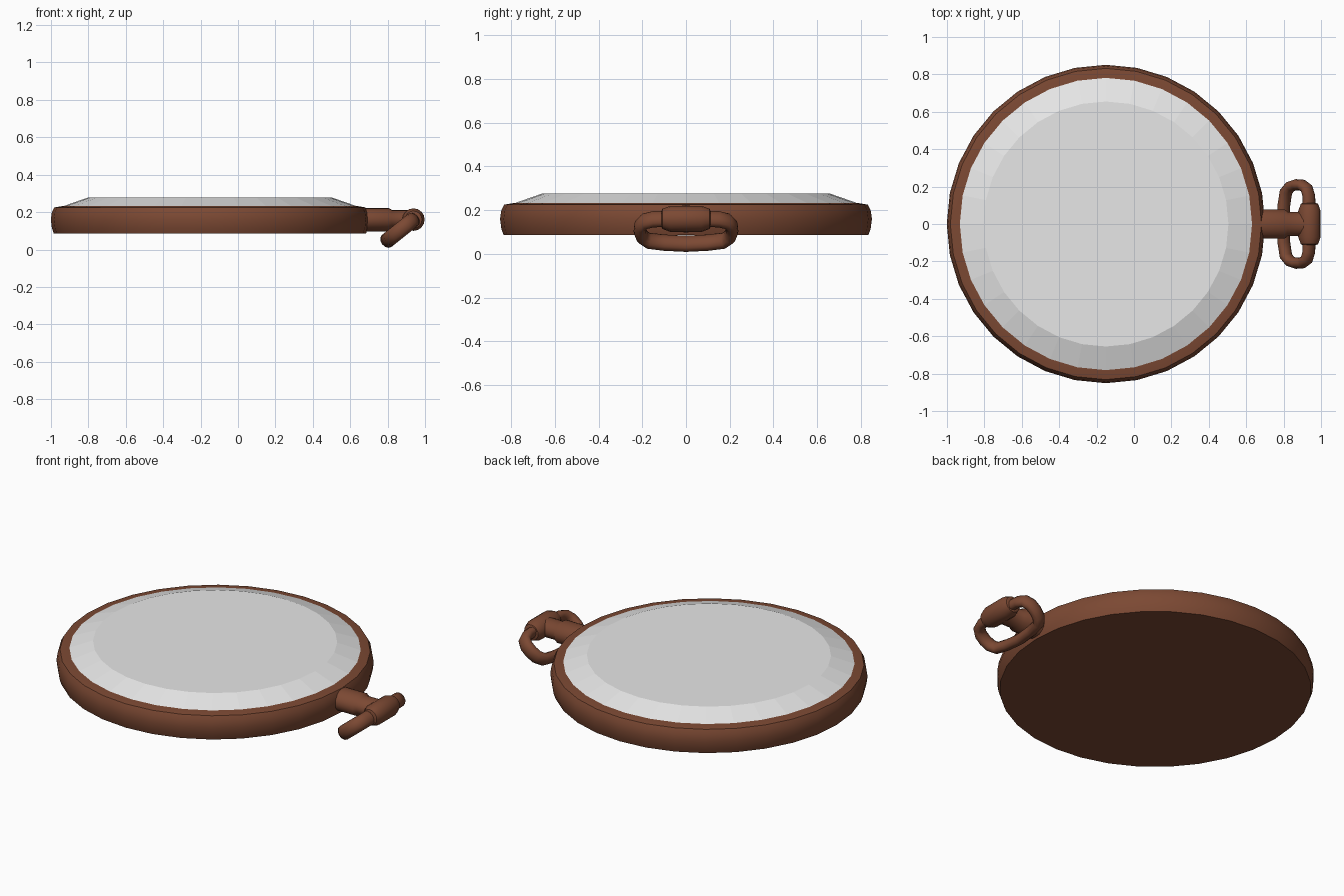
import bpy, bmesh, math
from mathutils import Vector, Matrix

if "Cube" in bpy.data.objects:
    bpy.data.objects.remove(bpy.data.objects["Cube"])


def material(name, rgb):
    m = bpy.data.materials.new(name)
    m.diffuse_color = (*rgb, 1)
    m.use_nodes = True
    m.node_tree.nodes["Principled BSDF"].inputs["Base Color"].default_value = m.diffuse_color
    return m


BROWN = material("brown_metal", (0.20, 0.066, 0.033))
GLASS = material("pale_grey_glass", (0.8, 0.8, 0.8))


def finish(name, bm, mat, matrix, angle):
    bmesh.ops.recalc_face_normals(bm, faces=bm.faces)
    mesh = bpy.data.meshes.new(name)
    bm.to_mesh(mesh)
    bm.free()
    mesh.transform(matrix)
    mesh.materials.append(mat)
    ob = bpy.data.objects.new(name, mesh)
    bpy.context.collection.objects.link(ob)
    bpy.ops.object.select_all(action='DESELECT')
    ob.select_set(True)
    bpy.context.view_layer.objects.active = ob
    if angle:
        bpy.ops.object.shade_smooth_by_angle(angle=math.radians(angle))
    return ob


def bridge(bm, rings, closed=False):
    pairs = list(zip(rings, rings[1:]))
    if closed:
        pairs.append((rings[-1], rings[0]))
    for a, b in pairs:
        n = len(a)
        for i in range(n):
            j = (i + 1) % n
            bm.faces.new((a[i], a[j], b[j], b[i]))


def lathe(name, profile, sides, mat, matrix, angle=40):
    """Turn (radius, height) points around z, with flat caps at both ends."""
    bm = bmesh.new()
    rings = []
    for r, z in profile:
        rings.append([bm.verts.new((r * math.cos(2 * math.pi * i / sides),
                                    r * math.sin(2 * math.pi * i / sides), z))
                      for i in range(sides)])
    bridge(bm, rings)
    bm.faces.new(rings[0])
    bm.faces.new(rings[-1])
    return finish(name, bm, mat, matrix, angle)


# Round case and bevelled glass
case_at = Matrix.Translation((-0.15, 0, 0))
lathe("case", [(0.835, 0.086), (0.845, 0.115), (0.851, 0.16), (0.845, 0.20),
               (0.832, 0.225), (0.785, 0.233)], 32, BROWN, case_at, 35)
lathe("glass", [(0.787, 0.231), (0.655, 0.277)], 32, GLASS, case_at, 0)

# Stem pointing along +x, stepped down before the crossbar
stem_at = (Matrix.Translation((0, 0, 0.16)) @ Matrix.Diagonal((1, 1.25, 1, 1))
           @ Matrix.Rotation(math.pi / 2, 4, 'Y'))
lathe("stem", [(0.063, 0.64), (0.063, 0.805), (0.052, 0.822), (0.052, 0.93)],
      16, BROWN, stem_at)

# Crossbar along y with tapered ends
bar_at = Matrix.Translation((0.938, 0, 0.16)) @ Matrix.Rotation(math.pi / 2, 4, 'X')
lathe("crossbar", [(0.036, -0.112), (0.046, -0.108), (0.060, -0.07),
                   (0.060, 0.07), (0.046, 0.108), (0.036, 0.112)],
      16, BROWN, bar_at)

# Hanging loop: half outline (distance from crossbar, y), mirrored
half = [(0, 0.09), (0.003, 0.15), (0.018, 0.19), (0.05, 0.208), (0.09, 0.21),
        (0.13, 0.20), (0.16, 0.172), (0.174, 0.10)]
path = [Vector((u, y, 0)) for u, y in half] + [Vector((0.182, 0, 0))]
path += [Vector((u, -y, 0)) for u, y in reversed(half)]
bm = bmesh.new()
rings = []
for k, p in enumerate(path):
    t = (path[(k + 1) % len(path)] - path[k - 1]).normalized()
    side = Vector((t.y, -t.x, 0))
    rings.append([bm.verts.new(p + side * 0.030 * math.cos(a) + Vector((0, 0, 0.041 * math.sin(a))))
                  for a in [2 * math.pi * i / 12 for i in range(12)]])
bridge(bm, rings, closed=True)
tilt = math.atan2(0.115, 0.143)
loop_at = (Matrix.Translation((0.937, 0, 0.16)) @ Matrix.Rotation(-tilt, 4, 'Y')
           @ Matrix.Rotation(math.pi, 4, 'Z'))
finish("hanging_loop", bm, BROWN, loop_at, 60)
